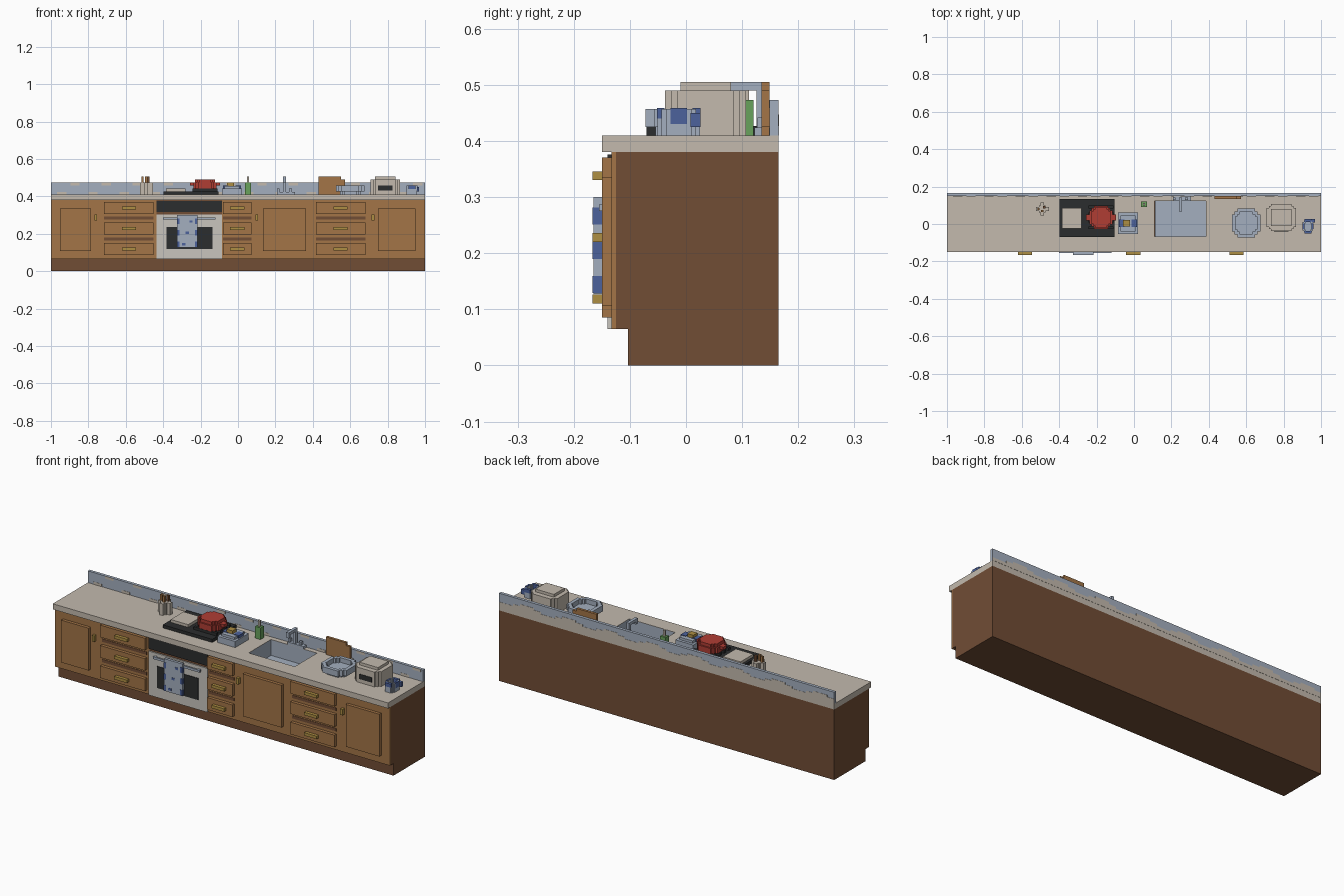
import bpy, bmesh, math

if "Cube" in bpy.data.objects:
    bpy.data.objects.remove(bpy.data.objects["Cube"])


def material(name, hex_colour):
    linear = [((byte / 255 + 0.055) / 1.055) ** 2.4 for byte in bytes.fromhex(hex_colour)]
    mat = bpy.data.materials.new(name)
    mat.use_nodes = True
    mat.diffuse_color = (*linear, 1)
    mat.node_tree.nodes["Principled BSDF"].inputs["Base Color"].default_value = (*linear, 1)
    return mat


stone = material("stone beige", "C3BAAE")
steel = material("pale steel blue", "A4AFBF")
oak = material("oak", "A37547")
walnut = material("dark walnut", "714D35")
black = material("charcoal", "2B2D2E")
red = material("enamel red", "B03D34")
blue = material("deep blue", "4C629C")
brass = material("brass", "AE8E43")
green = material("soap green", "69A25C")
white = material("oven white", "C8C5BE")

# Shared levels
LEFT, RIGHT = -1, 1
BACK = 0.165
PLINTH_FRONT = -0.103
CARCASS_FRONT = -0.125
FRAME_FRONT = -0.133
PANEL_FRONT = -0.15
PULL_FRONT = -0.167
PLINTH_TOP = 0.065
CARCASS_TOP = 0.38
COUNTER = 0.41
SPLASH_TOP = 0.473
SPLASH_FRONT = 0.149
TALL_TOP = 0.505


def finish(name, bm, mat):
    bmesh.ops.recalc_face_normals(bm, faces=bm.faces)
    mesh = bpy.data.meshes.new(name)
    bm.to_mesh(mesh)
    bm.free()
    mesh.materials.append(mat)
    thing = bpy.data.objects.new(name, mesh)
    bpy.context.collection.objects.link(thing)
    return thing


def box(name, mat, x, y, z, open_top=False):
    """A box given by its ranges along the three axes."""
    bm = bmesh.new()
    bmesh.ops.create_cube(bm, size=1)
    for vert in bm.verts:
        vert.co = [max(span) if side > 0 else min(span) for side, span in zip(vert.co, (x, y, z))]
    if open_top:
        top = max(bm.faces, key=lambda face: face.calc_center_median().z)
        bmesh.ops.delete(bm, geom=[top], context="FACES_ONLY")
    return finish(name, bm, mat)


def around(centre, size):
    return centre - size / 2, centre + size / 2


def standing(name, mat, x, y, width, depth, top, bottom=COUNTER):
    """A box standing on the counter, or on something that stands there."""
    return box(name, mat, around(x, width), around(y, depth), (bottom, top))


def stepped(name, mat, x, y, width, depth, top, bottom=COUNTER, step=0.2):
    """A blocky round: a rectangle whose corners are cut in two square steps."""
    near, far = 1 - step, 1 - step - step
    quarter = [(1, far), (near, far), (near, near), (far, near), (far, 1)]
    bm = bmesh.new()
    ring = []
    for sx, sy in ((1, 1), (-1, 1), (-1, -1), (1, -1)):
        for a, b in quarter if sx == sy else reversed(quarter):
            ring.append(bm.verts.new((x + sx * a * width / 2, y + sy * b * depth / 2, bottom)))
    grown = bmesh.ops.extrude_face_region(bm, geom=[bm.faces.new(ring)])
    for item in grown["geom"]:
        if isinstance(item, bmesh.types.BMVert):
            item.co.z = top
    return finish(name, bm, mat)


def cut(target, cutter):
    modifier = target.modifiers.new("cut", "BOOLEAN")
    modifier.operation, modifier.object, modifier.solver = "DIFFERENCE", cutter, "EXACT"
    bpy.context.view_layer.objects.active = target
    bpy.ops.object.modifier_apply(modifier=modifier.name)
    bpy.data.objects.remove(cutter)


# Cabinet carcass and plinth
full_width = (LEFT, RIGHT)
box("plinth", walnut, full_width, (PLINTH_FRONT, BACK), (0, PLINTH_TOP))
box("carcass", walnut, full_width, (CARCASS_FRONT, BACK), (PLINTH_TOP, CARCASS_TOP), open_top=True)
oven_left, oven_right = -0.435, -0.085
for side, span in (("right", (LEFT, oven_left)), ("left", (oven_right, RIGHT))):
    box("front_frame_" + side, oak, span, (FRAME_FRONT, CARCASS_FRONT), (PLINTH_TOP, CARCASS_TOP))

# Counter with sink opening
counter = box("countertop", stone, full_width, (PANEL_FRONT, BACK), (CARCASS_TOP, COUNTER))
sink = dict(x=0.248, y=0.028, width=0.275, depth=0.19)
cut(counter, standing("sink_cutter", steel, **sink, top=1, bottom=0))
box("sink_basin", steel, around(sink["x"], sink["width"] - 0.002),
    around(sink["y"], sink["depth"] - 0.002), (0.325, COUNTER - 0.001), open_top=True)

# Backsplash with a scalloped border on the back and blocks on the front
box("backsplash", steel, full_width, (SPLASH_FRONT, BACK), (COUNTER, SPLASH_TOP))
columns = 48
column_width = (RIGHT - LEFT) / columns
for i in range(columns):
    start = LEFT + i * column_width
    crest = 0.437 + 0.012 * math.sin(i * math.pi / 3)
    box("back_wave", stone, (start, start + column_width), (BACK - 0.001, BACK + 0.001), (COUNTER, crest))
blocks = 12
for i in range(blocks):
    middle = LEFT + (i + 0.5) * (RIGHT - LEFT) / blocks
    skin = (SPLASH_FRONT - 0.001, SPLASH_FRONT + 0.001)
    box("low_scallop", stone, (middle - 0.05, middle), skin, (COUNTER, COUNTER + 0.014))
    box("high_scallop", stone, (middle + 0.02, middle + 0.07), skin, (SPLASH_TOP - 0.014, SPLASH_TOP))

# Doors with upright pulls
panel_depth = (PANEL_FRONT, FRAME_FRONT)
for middle, width, pull in ((-0.868, 0.165, -0.76), (0.249, 0.23, 0.1), (0.848, 0.2, 0.722)):
    box("door", oak, around(middle, width), panel_depth, (0.107, 0.335))
    box("door_pull", brass, around(pull, 0.014), panel_depth, (0.27, 0.302))

# Drawer stacks with dark gaps and pulls
for middle, width in ((-0.584, 0.267), (-0.004, 0.15), (0.549, 0.263)):
    for level in range(3):
        height = 0.118 + level * 0.11
        box("drawer", oak, around(middle, width), panel_depth, around(height, 0.065))
        box("drawer_pull", brass, around(middle, 0.075), (PULL_FRONT, PANEL_FRONT), around(height, 0.016))
        if level:
            box("drawer_gap", walnut, around(middle, width), (FRAME_FRONT - 0.002, FRAME_FRONT),
                around(height - 0.055, 0.016))

# Oven
oven = (oven_left, oven_right)
oven_middle = sum(oven) / 2
oven_front = -0.14
box("oven_front", white, oven, (oven_front, CARCASS_FRONT), (PLINTH_TOP, 0.302))
box("oven_gap", walnut, oven, (FRAME_FRONT, CARCASS_FRONT), (0.302, CARCASS_TOP))
box("oven_controls", black, oven, (oven_front, CARCASS_FRONT), (0.315, 0.376))
box("oven_window", black, around(oven_middle, 0.245), (oven_front - 0.003, oven_front), (0.118, 0.235))
rail = around(0.281, 0.012)
box("oven_handle", steel, around(oven_middle, 0.28), (PANEL_FRONT - 0.005, PANEL_FRONT + 0.003), rail)
for side in (-1, 1):
    box("handle_post", steel, around(oven_middle + side * 0.13, 0.012), (PANEL_FRONT, oven_front), rail)

# Hanging towel with blue bands at its edges and a few spots
towel_middle, towel_width = -0.271, 0.108
towel_front = PULL_FRONT + 0.002
box("towel", steel, around(towel_middle, towel_width), (towel_front, PANEL_FRONT), (0.127, 0.3))
for band in range(3):
    height = 0.144 + band * 0.061
    for side in (-1, 1):
        box("towel_edge", blue, around(towel_middle + side * towel_width * 0.45, towel_width * 0.12),
            (PULL_FRONT, PANEL_FRONT), around(height, 0.03))
    box("towel_spot", blue, around(towel_middle + (band - 1) * 0.02, 0.018),
        (PULL_FRONT, towel_front), around(height, 0.012))

# Cooktop, griddle and pot
hob_top, burner_top = 0.427, 0.442
standing("cooktop", black, x=-0.252, y=0.032, width=0.295, depth=0.205, top=hob_top)
standing("griddle", stone, x=-0.332, y=0.03, width=0.105, depth=0.11, top=burner_top, bottom=hob_top)
pot_x, pot_y = -0.177, 0.035
for bar in range(4):
    standing("grate_bar", black, pot_x, pot_y + (bar - 1.5) * 0.037, width=0.135, depth=0.015,
             top=burner_top, bottom=hob_top)
stepped("pot", red, pot_x, pot_y, width=0.124, depth=0.124, top=SPLASH_TOP, bottom=burner_top)
stepped("pot_lid", red, pot_x, pot_y, width=0.108, depth=0.108, top=0.49, bottom=SPLASH_TOP)
for side in (-1, 1):
    standing("pot_ear", red, pot_x + side * 0.068, pot_y, width=0.024, depth=0.03,
             top=SPLASH_TOP, bottom=0.457)

# Tray with folded cloths and butter
tray_x, tray_y, tray_top = -0.032, 0.003, 0.443
standing("tray", steel, tray_x, tray_y, width=0.107, depth=0.115, top=tray_top)
standing("tray_lid", steel, tray_x, tray_y, width=0.08, depth=0.085, top=0.456, bottom=tray_top)
for side in (-1, 1):
    standing("folded_cloth", blue, tray_x + side * 0.033, tray_y, width=0.03, depth=0.04,
             top=0.459, bottom=tray_top)
standing("butter", brass, tray_x - 0.008, tray_y, width=0.035, depth=0.035, top=SPLASH_TOP, bottom=tray_top)

# Soap bottle
standing("soap_bottle", green, x=0.054, y=0.106, width=0.032, depth=0.028, top=SPLASH_TOP)
standing("soap_pump", stone, x=0.054, y=0.106, width=0.012, depth=0.012, top=TALL_TOP, bottom=SPLASH_TOP)

# Utensil crock with a plus-shaped plan
crock_x, crock_y = -0.49, 0.08
for name, width, depth in (("crock", 0.07, 0.02), ("crock_cross", 0.02, 0.07), ("crock_core", 0.036, 0.036)):
    standing(name, stone, crock_x, crock_y, width, depth, top=SPLASH_TOP)
for name, mat, dx, dy in (("spoon", oak, -0.02, 0), ("ladle", walnut, 0.01, 0.01), ("spatula", oak, 0, -0.01)):
    standing(name, mat, crock_x + dx, crock_y + dy, width=0.012, depth=0.012, top=TALL_TOP, bottom=COUNTER)

# Faucet
faucet_x, faucet_y = sink["x"], 0.134
standing("faucet_base", steel, faucet_x + 0.01, faucet_y, width=0.095, depth=0.024, top=0.424)
standing("faucet_neck", steel, faucet_x, faucet_y, width=0.016, depth=0.016, top=TALL_TOP)
standing("faucet_spout", steel, faucet_x, 0.1, width=0.016, depth=0.064, top=TALL_TOP, bottom=0.49)
standing("faucet_tip", steel, faucet_x, 0.075, width=0.016, depth=0.014, top=TALL_TOP, bottom=0.475)
for side in (-1, 1):
    standing("faucet_tap", steel, faucet_x + side * 0.033, faucet_y, width=0.014, depth=0.014, top=burner_top)

# Cutting board leaning spot
board_depth = (SPLASH_FRONT - 0.014, SPLASH_FRONT)
box("cutting_board", oak, (0.43, 0.55), board_depth, (COUNTER, TALL_TOP))
box("board_edge", oak, (0.55, 0.573), board_depth, (0.425, 0.49))

# Serving bowl: hollow blocky ring on a foot
bowl_x, bowl_y, bowl_top = 0.6, 0.005, 0.457
stepped("bowl_foot", steel, bowl_x, bowl_y, width=0.11, depth=0.11, top=0.425)
bowl = stepped("bowl", steel, bowl_x, bowl_y, width=0.154, depth=0.154, top=bowl_top, bottom=0.425)
cut(bowl, stepped("bowl_cutter", steel, bowl_x, bowl_y, width=0.116, depth=0.116, top=1, bottom=0.432))

# Toaster
toaster_x, toaster_y = 0.787, 0.035
stepped("toaster_body", stone, toaster_x, toaster_y, width=0.156, depth=0.144, top=0.49, step=0.15)
standing("toaster_top", stone, toaster_x, toaster_y, width=0.11, depth=0.09, top=TALL_TOP, bottom=0.48)
box("toaster_window", black, around(toaster_x, 0.076), (-0.039, -0.03), (0.43, 0.457))

# Mug with blue bands and handle
mug_x, mug_y = 0.93, -0.013
mug = stepped("mug", steel, mug_x, mug_y, width=0.056, depth=0.076, top=bowl_top)
cut(mug, stepped("mug_cutter", steel, mug_x, mug_y, width=0.036, depth=0.052, top=1, bottom=0.42))
for side in (-1, 1):
    standing("mug_band", blue, mug_x, mug_y + side * 0.032, width=0.036, depth=0.014, top=0.459, bottom=0.44)
    standing("mug_stripe", blue, mug_x + side * 0.024, mug_y, width=0.01, depth=0.03, top=0.459, bottom=0.43)
standing("mug_handle", blue, mug_x + 0.026, mug_y + 0.03, width=0.022, depth=0.018, top=0.45, bottom=0.425)
